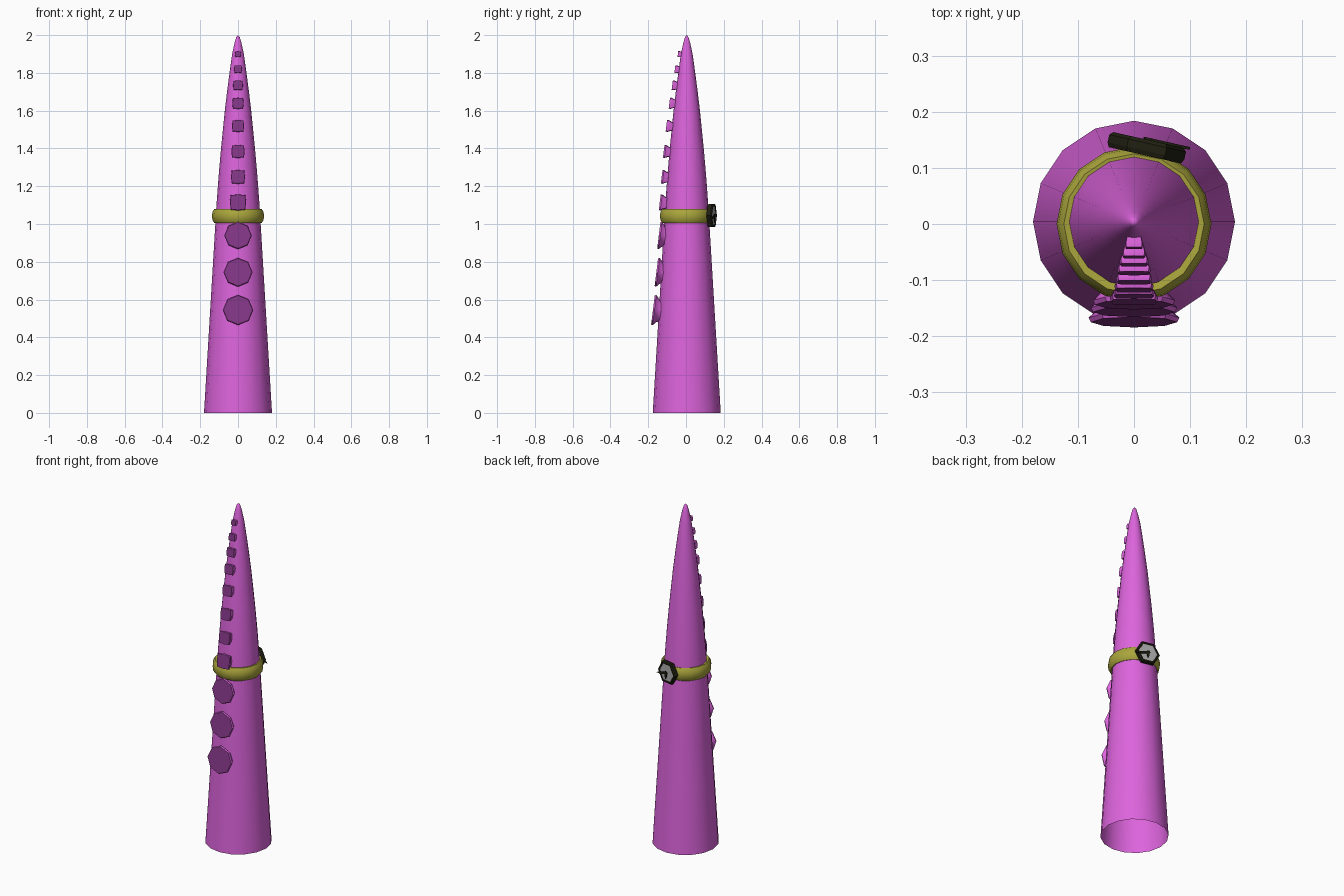
import bpy, bmesh, math
from mathutils import Matrix, Vector

if "Cube" in bpy.data.objects:
    bpy.data.objects.remove(bpy.data.objects["Cube"])


def material(name, rgb):
    m = bpy.data.materials.new(name)
    m.diffuse_color = (*rgb, 1)
    m.use_nodes = True
    m.node_tree.nodes["Principled BSDF"].inputs["Base Color"].default_value = m.diffuse_color
    return m


PINK = material("pink skin", (0.72, 0.127, 0.72))
PURPLE = material("dark purple", (0.235, 0.038, 0.245))
GOLD = material("olive gold", (0.40, 0.376, 0.045))
BLACK = material("dark case", (0.014, 0.014, 0.006))
SILVER = material("silver dial", (0.42, 0.43, 0.42))


def loft(name, rings, mats, cap_start=False, cap_end=False, closed=False,
         angle=None, matrix=None, end_mat=0):
    """Skin a list of equal-length point rings, with optional caps."""
    bm = bmesh.new()
    loops = [[bm.verts.new(p) for p in ring] for ring in rings]
    pairs = list(zip(loops, loops[1:]))
    if closed:
        pairs.append((loops[-1], loops[0]))
    for a, b in pairs:
        for i in range(len(a)):
            j = (i + 1) % len(a)
            bm.faces.new((a[i], a[j], b[j], b[i]))
    if cap_start:
        bm.faces.new(loops[0][::-1])
    if cap_end:
        bm.faces.new(loops[-1]).material_index = end_mat
    bmesh.ops.remove_doubles(bm, verts=bm.verts, dist=1e-5)
    bmesh.ops.recalc_face_normals(bm, faces=bm.faces)
    me = bpy.data.meshes.new(name)
    bm.to_mesh(me)
    bm.free()
    ob = bpy.data.objects.new(name, me)
    bpy.context.collection.objects.link(ob)
    for m in mats:
        me.materials.append(m)
    if matrix:
        ob.matrix_world = matrix
    if angle:
        bpy.ops.object.select_all(action='DESELECT')
        ob.select_set(True)
        bpy.context.view_layer.objects.active = ob
        bpy.ops.object.shade_smooth_by_angle(angle=math.radians(angle))
    return ob


def circle(r, z, n=16, y=0.0, start=0.0):
    return [(r * math.cos(start + math.tau * i / n),
             y + r * math.sin(start + math.tau * i / n), z) for i in range(n)]


# Tapering tentacle, open at the bottom
PROFILE = [(0.18, 0), (0.156, 0.4), (0.132, 0.8), (0.114, 1.1), (0.103, 1.25),
           (0.09, 1.4), (0.07, 1.6), (0.058, 1.7), (0.045, 1.8),
           (0.031, 1.9), (0.018, 1.96), (0.009, 1.99), (0, 2.0)]
loft("tentacle", [circle(r, z, y=0.004) for r, z in PROFILE], [PINK], angle=40)

# Flared suckers down the front: height, face depth, size, round or squarish
SUCKERS = [(0.545, -0.175, 0.081, 1), (0.745, -0.157, 0.077, 1),
           (0.94, -0.144, 0.073, 1), (1.115, -0.139, 0.043, 0),
           (1.25, -0.129, 0.037, 0), (1.385, -0.118, 0.035, 0),
           (1.52, -0.104, 0.032, 0), (1.64, -0.088, 0.030, 0),
           (1.735, -0.073, 0.026, 0), (1.82, -0.059, 0.021, 0),
           (1.9, -0.043, 0.016, 0)]
for k, (z, y, r, is_round) in enumerate(SUCKERS):
    corner = 1.0 if is_round else 1.27
    rings = []
    for depth, s in ((-0.05, 0.7), (-0.026, 0.76), (-0.008, 1.0), (0, 0.95)):
        ring = circle(r * s, depth, 8)
        rings.append([(px * (corner if i % 2 else 1), py * (corner if i % 2 else 1), pz)
                      for i, (px, py, pz) in enumerate(ring)])
    tilt = math.radians(90 - 7)
    loft(f"sucker_{k + 1}", rings, [PINK, PURPLE], cap_start=True, cap_end=True, end_mat=1,
         angle=35, matrix=Matrix.Translation((0, y, z)) @ Matrix.Rotation(tilt, 4, 'X'))

# Watch strap around the tentacle
STRAP = [(0.112, 1.078), (0.125, 1.08), (0.135, 1.064), (0.138, 1.042),
         (0.135, 1.02), (0.125, 1.005), (0.112, 1.007)]
loft("watch_strap", [circle(r, z) for r, z in STRAP], [GOLD], closed=True, angle=40)

# Watch frame: local x runs sideways, local y up, local z out of the dial
out = Vector((0.22, 0.975, 0)).normalized()
up = Vector((0, 0, 1))
side = up.cross(out)
frame = Matrix((side, up, out)).transposed().to_4x4()
frame.translation = (0.023, 0.138, 1.045)

# Hexagonal case with a recessed dial
CASE = [(0.066, -0.016), (0.07, -0.008), (0.07, 0.006), (0.064, 0.012),
        (0.056, 0.012), (0.055, 0.008)]
loft("watch_case", [circle(r, z, 6) for r, z in CASE], [BLACK, SILVER],
     cap_start=True, cap_end=True, end_mat=1, matrix=frame)


# Tapered clock hands
def hand(name, angle, length, width):
    outline = [(-0.008, -width), (length * 0.6, -width), (length, 0),
               (length * 0.6, width), (-0.008, width)]
    rings = [[(x, y, z) for x, y in outline] for z in (0.011, 0.016)]
    loft(name, rings, [BLACK], cap_start=True, cap_end=True,
         matrix=frame @ Matrix.Rotation(math.radians(angle), 4, 'Z'))


hand("minute_hand", 195, 0.078, 0.006)
hand("hour_hand", 265, 0.036, 0.006)
